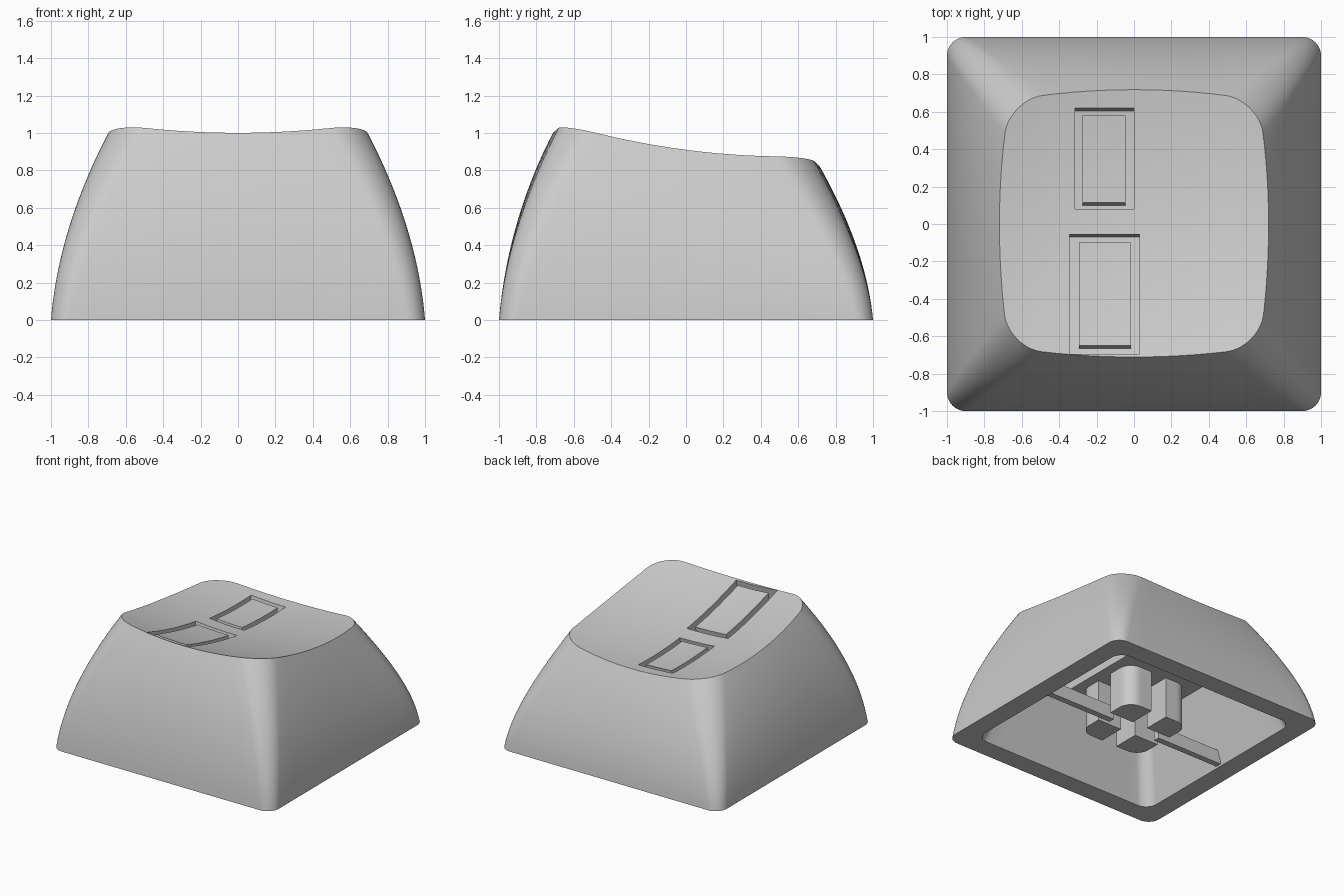
import bpy, bmesh, math

cube = bpy.data.objects.get("Cube")
if cube:
    bpy.data.objects.remove(cube)

grey = bpy.data.materials.new("warm_grey_plastic")
grey.use_nodes = True
colour = (0.6, 0.6, 0.6, 1)
grey.diffuse_color = colour
grey.node_tree.nodes["Principled BSDF"].inputs["Base Color"].default_value = colour

ARC, SIDE, STEPS = 10, 12, 20


def make_object(name, bm):
    bmesh.ops.recalc_face_normals(bm, faces=bm.faces)
    mesh = bpy.data.meshes.new(name)
    bm.to_mesh(mesh)
    bm.free()
    mesh.materials.append(grey)
    obj = bpy.data.objects.new(name, mesh)
    bpy.context.collection.objects.link(obj)
    return obj


def smooth(obj):
    bpy.ops.object.select_all(action='DESELECT')
    obj.select_set(True)
    bpy.context.view_layer.objects.active = obj
    bpy.ops.object.shade_smooth_by_angle(angle=math.radians(30))


def cut(obj, cutter):
    """Subtract the cutter, which is then removed."""
    cutter.hide_render = True
    mod = obj.modifiers.new("cut", 'BOOLEAN')
    mod.operation, mod.solver, mod.object = 'DIFFERENCE', 'EXACT', cutter
    bpy.ops.object.select_all(action='DESELECT')
    bpy.context.view_layer.objects.active = obj
    bpy.ops.object.modifier_apply(modifier=mod.name)
    bpy.data.objects.remove(cutter)


def dish(x, y):
    """Height of the tilted, scooped top."""
    return 0.835 - 0.13 * y + 0.144 * (x * x + y * y)


def tilt(y):
    """Height of the tilted plane that the sides rise to."""
    return 0.9 - 0.13 * y


def rounded_outline(left, right, front, back, r):
    """Rounded rectangle with subdivided straight sides."""
    corners = [(right - r, back - r), (left + r, back - r),
               (left + r, front + r), (right - r, front + r)]
    pts = []
    for i, (cx, cy) in enumerate(corners):
        for k in range(ARC + 1):
            a = math.pi / 2 * (i + k / ARC)
            pts.append((cx + r * math.cos(a), cy + r * math.sin(a)))
        (ax, ay), (nx, ny) = pts[-1], corners[(i + 1) % 4]
        a = math.pi / 2 * (i + 1)
        bx, by = nx + r * math.cos(a), ny + r * math.sin(a)
        for k in range(1, SIDE):
            f = k / SIDE
            pts.append((ax + (bx - ax) * f, ay + (by - ay) * f))
    return pts


def section(h):
    """Outline of the bowed sides at height fraction h, bulging towards the top."""
    def half(z, c):
        return 1 - 0.09 * z - c * z * z
    w = half(0.9 * h, 0.24)
    pts = rounded_outline(-w, w, -half(0.99 * h, 0.2), half(0.81 * h, 0.31), 0.1 + 0.09 * h)
    bulge = 0.07 * h * h
    return [(x * (1 - bulge * y * y), y * (1 - bulge * x * x)) for x, y in pts]


def bridge(bm, a, b):
    n = len(a)
    for k in range(n):
        bm.faces.new((a[k], a[(k + 1) % n], b[(k + 1) % n], b[k]))


def add_ring(bm, pts):
    return [bm.verts.new(p) for p in pts]


# Cap shell: cavity, rim, outer sides and scooped top in one skin
bm = bmesh.new()
count = len(section(0))
top_h = [1.0] * count
for _ in range(15):
    spots = [section(h)[k] for k, h in enumerate(top_h)]
    top_h = [dish(x, y) / tilt(y) for x, y in spots]

rings = []
for half, z in ((0.62, 0.68), (0.84, 0)):
    outline = rounded_outline(-half, half, -half, half, 0.1)
    rings.append(add_ring(bm, [(x, y, z) for x, y in outline]))
bm.faces.new(rings[0])
for i in range(STEPS + 1):
    ring = []
    for k in range(count):
        h = top_h[k] * i / STEPS
        x, y = section(h)[k]
        ring.append((x, y, h * tilt(y)))
    rings.append(add_ring(bm, ring))
edge = [v.co.copy() for v in rings[-1]]
for i in range(11, 0, -1):
    f = i / 12
    rings.append(add_ring(bm, [(p.x * f, p.y * f, dish(p.x * f, p.y * f)) for p in edge]))
for a, b in zip(rings, rings[1:]):
    bridge(bm, a, b)
centre = bm.verts.new((0, 0, dish(0, 0)))
for k in range(count):
    bm.faces.new((rings[-1][k], rings[-1][(k + 1) % count], centre))
cap = make_object("cap_shell", bm)


# Engraved rectangular grooves, leaning with the tilt of the top
def rect_loop(x0, x1, y0, y1, n=10):
    c = [(x0, y0), (x1, y0), (x1, y1), (x0, y1)]
    return [(c[i][0] + (c[(i + 1) % 4][0] - c[i][0]) * k / n,
             c[i][1] + (c[(i + 1) % 4][1] - c[i][1]) * k / n)
            for i in range(4) for k in range(n)]


def groove_cutter(outer, inner, depth=0.08, lean=0.19):
    bm = bmesh.new()
    loops = []
    for rect, h in ((outer, 0.03), (inner, 0.03), (inner, -depth), (outer, -depth)):
        loops.append(add_ring(bm, [(x, y + lean * h, dish(x, y) + h)
                                   for x, y in rect_loop(*rect)]))
    for i in range(4):
        bridge(bm, loops[i], loops[(i + 1) % 4])
    return make_object("groove_cutter", bm)


cut(cap, groove_cutter((-0.315, 0, 0.08, 0.62), (-0.275, -0.045, 0.115, 0.58)))
cut(cap, groove_cutter((-0.345, 0.03, -0.695, -0.055), (-0.295, -0.015, -0.65, -0.1)))
smooth(cap)


def prism(name, pts, z0, z1):
    bm = bmesh.new()
    low, high = (add_ring(bm, [(x, y, z) for x, y in pts]) for z in (z0, z1))
    bridge(bm, low, high)
    bm.faces.new(low)
    bm.faces.new(high)
    return make_object(name, bm)


def box(name, x0, x1, y0, y1, z0, z1):
    return prism(name, [(x0, y0), (x1, y0), (x1, y1), (x0, y1)], z0, z1)


# Stem with a cross-shaped slot that leaves four posts
stem = prism("stem", rounded_outline(-0.29, 0.29, -0.29, 0.29, 0.11), 0.02, 0.69)
cut(stem, box("slot_cutter", -0.07, 0.07, -0.4, 0.4, -0.1, 0.45))
cut(stem, box("slot_cutter", -0.4, 0.4, -0.07, 0.07, -0.1, 0.45))
smooth(stem)

# Collar where the stem meets the ceiling, and the two side ribs
box("stem_collar", -0.37, 0.37, -0.37, 0.37, 0.36, 0.69)
for sx, side in ((-1, "right"), (1, "left")):
    box(f"{side}_rib", *sorted((sx * 0.22, sx * 0.83)), -0.025, 0.025, 0.01, 0.12)
